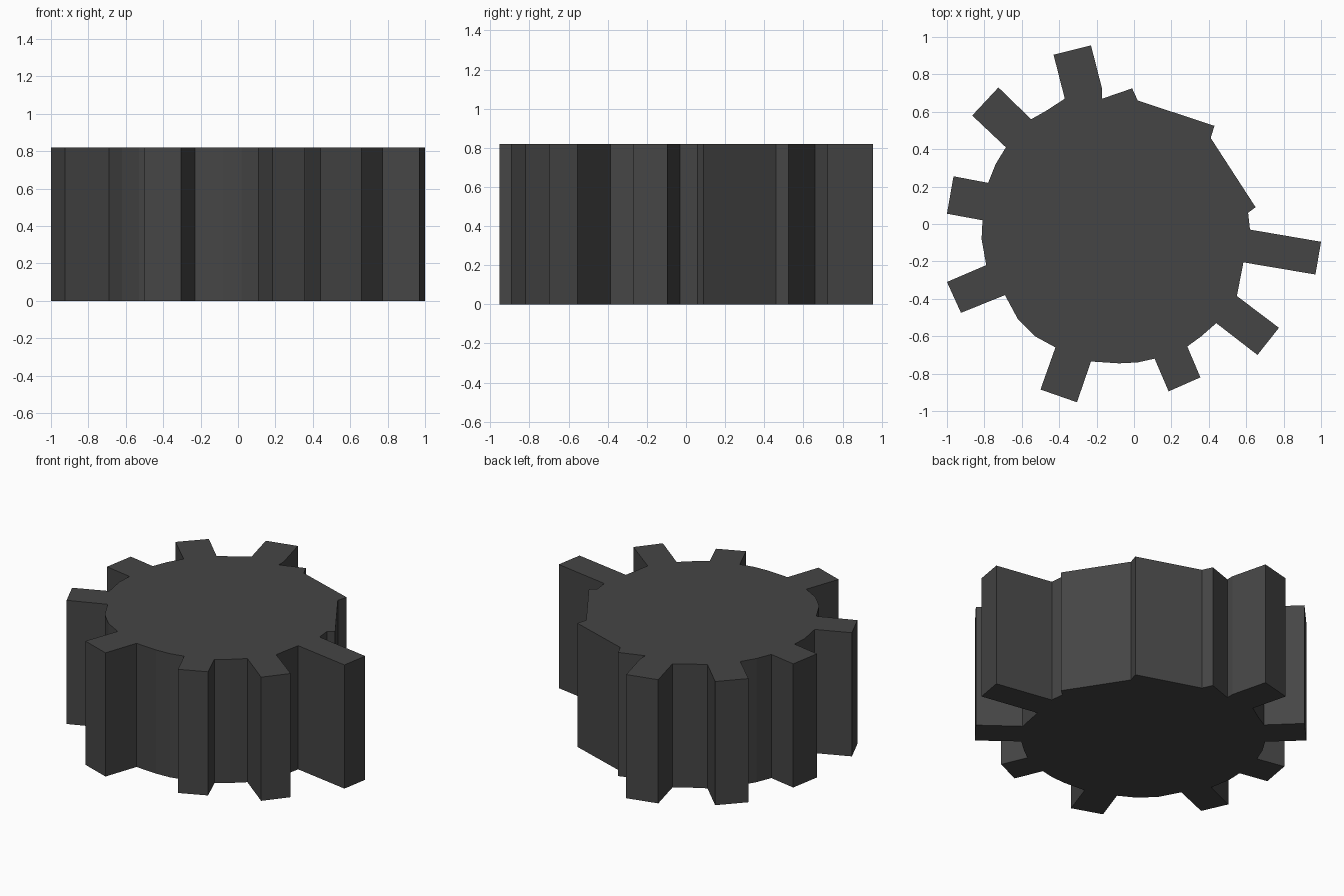
import bpy, bmesh

HEIGHT = 0.82

# Gear outline, counter-clockwise: each tooth, then the rim up to the next tooth
outline = [
    # long right tooth
    (0.585, -0.205), (0.97, -0.27), (1.0, -0.095), (0.62, -0.03),
    # stepped flats on the toothless side
    (0.61, 0.06), (0.65, 0.09), (0.41, 0.46), (0.43, 0.525),
    (0.02, 0.66), (-0.01, 0.725), (-0.17, 0.67),
    # back tooth
    (-0.17, 0.72), (-0.23, 0.955), (-0.43, 0.905), (-0.37, 0.67),
    (-0.47, 0.605),
    # back left tooth
    (-0.55, 0.56), (-0.725, 0.73), (-0.865, 0.58), (-0.685, 0.41),
    (-0.74, 0.32),
    # left tooth
    (-0.78, 0.22), (-0.965, 0.255), (-1.0, 0.055), (-0.81, 0.02),
    (-0.815, -0.08),
    # front left tooth
    (-0.79, -0.22), (-1.0, -0.31), (-0.925, -0.475), (-0.69, -0.38),
    (-0.62, -0.51), (-0.53, -0.6),
    # front teeth
    (-0.42, -0.66), (-0.5, -0.885), (-0.305, -0.953), (-0.23, -0.735),
    (-0.08, -0.745), (0.02, -0.74),
    (0.11, -0.72), (0.185, -0.895), (0.355, -0.82), (0.285, -0.655),
    (0.36, -0.6),
    # front right tooth
    (0.44, -0.53), (0.66, -0.7), (0.775, -0.555), (0.55, -0.385),
]

# Extrude the outline into a solid gear with flat caps
bm = bmesh.new()
base = bm.faces.new([bm.verts.new((x, y, 0)) for x, y in outline])
ext = bmesh.ops.extrude_face_region(bm, geom=[base], use_keep_orig=True)
top = [v for v in ext["geom"] if isinstance(v, bmesh.types.BMVert)]
bmesh.ops.translate(bm, verts=top, vec=(0, 0, HEIGHT))
bmesh.ops.recalc_face_normals(bm, faces=bm.faces)
bmesh.ops.triangulate(bm, faces=[f for f in bm.faces if len(f.verts) > 4])
mesh = bpy.data.meshes.new("gear")
bm.to_mesh(mesh)
bm.free()
gear = bpy.data.objects.new("gear", mesh)
bpy.context.collection.objects.link(gear)

# Dark grey metal
mat = bpy.data.materials.new("dark_grey")
mat.diffuse_color = (0.06, 0.06, 0.06, 1)
mesh.materials.append(mat)
